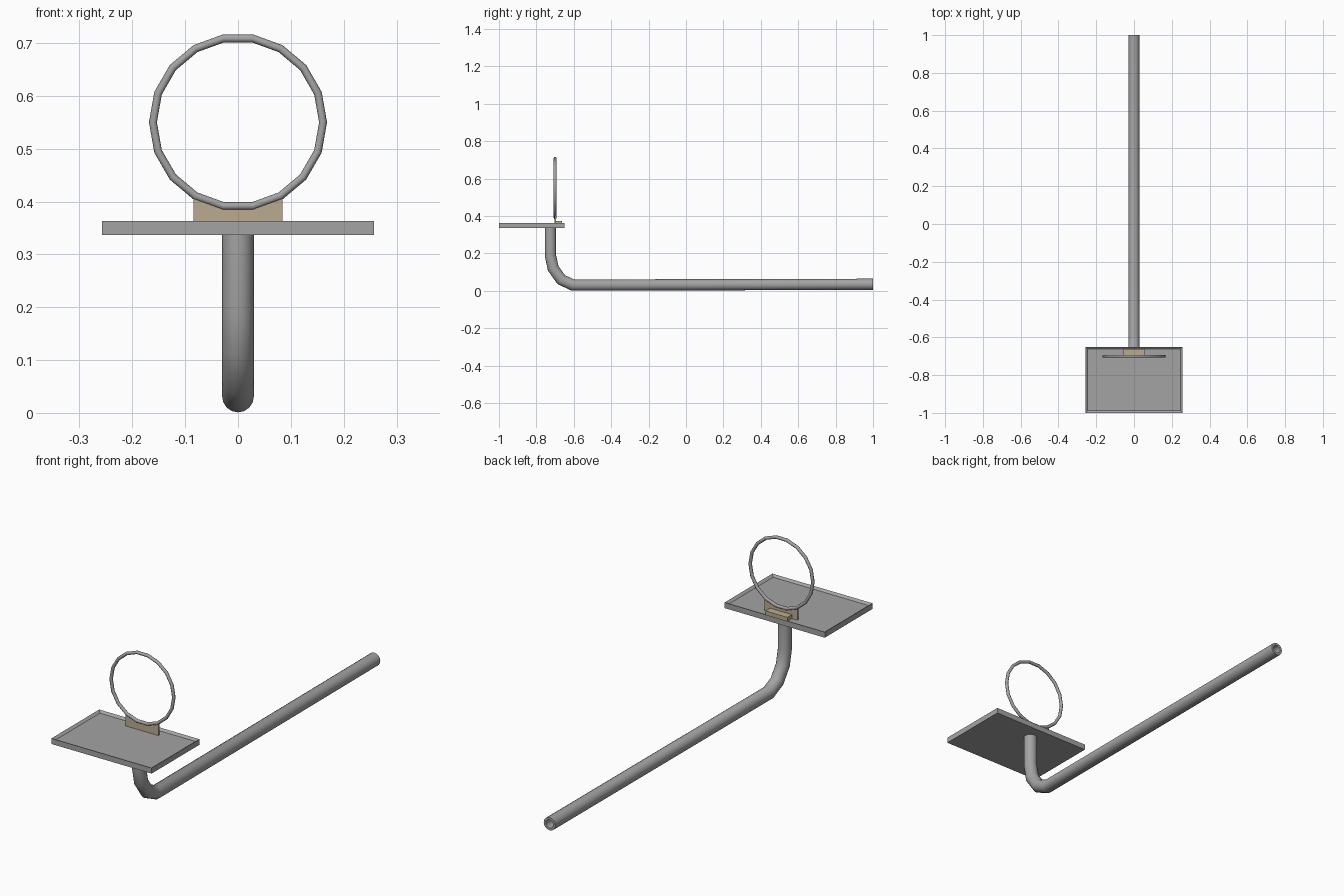
import bpy, bmesh, math
from mathutils import Vector

if "Cube" in bpy.data.objects:
    bpy.data.objects.remove(bpy.data.objects["Cube"])


def material(name, rgb):
    m = bpy.data.materials.new(name)
    m.diffuse_color = (*rgb, 1)
    m.use_nodes = True
    m.node_tree.nodes["Principled BSDF"].inputs["Base Color"].default_value = m.diffuse_color
    return m


metal = material("grey metal", (0.37, 0.37, 0.37))
tan = material("tan plastic", (0.50, 0.41, 0.28))


def finish(name, bm, mat, smooth=False):
    bmesh.ops.recalc_face_normals(bm, faces=bm.faces)
    me = bpy.data.meshes.new(name)
    bm.to_mesh(me)
    bm.free()
    me.materials.append(mat)
    ob = bpy.data.objects.new(name, me)
    bpy.context.collection.objects.link(ob)
    if smooth:
        bpy.ops.object.select_all(action='DESELECT')
        ob.select_set(True)
        bpy.context.view_layer.objects.active = ob
        bpy.ops.object.shade_smooth_by_angle(angle=math.radians(40))
    return ob


def add_box(bm, x0, x1, y0, y1, z0, z1):
    vs = bmesh.ops.create_cube(bm, size=1)["verts"]
    for v in vs:
        v.co = Vector((x1 if v.co.x > 0 else x0,
                       y1 if v.co.y > 0 else y0,
                       z1 if v.co.z > 0 else z0))


def bridge(bm, a, b):
    n = len(a)
    for i in range(n):
        bm.faces.new((a[i], a[(i + 1) % n], b[(i + 1) % n], b[i]))


# bent pipe: mitred sweep in the YZ plane, hollow at the far end
SIDES, R = 16, 0.03
path = [Vector((0, y, z)) for y, z in
        [(-0.725, 0.340), (-0.725, 0.19), (-0.71, 0.12),
         (-0.667, 0.06), (-0.605, 0.031), (1.0, 0.035)]]
bm = bmesh.new()


def pipe_ring(p, normal, rad, stretch=1.0):
    return [bm.verts.new(p + Vector((1, 0, 0)) * rad * math.cos(t)
                         + normal * rad * stretch * math.sin(t))
            for t in (2 * math.pi * i / SIDES for i in range(SIDES))]


rings = []
for i, p in enumerate(path):
    d0 = (p - path[i - 1]).normalized() if i else (path[1] - p).normalized()
    d1 = (path[i + 1] - p).normalized() if i < len(path) - 1 else d0
    t = (d0 + d1).normalized()
    rings.append(pipe_ring(p, Vector((0, -t.z, t.y)), R, 1 / t.dot(d0)))
up = Vector((0, 0, 1))
rings.append(pipe_ring(path[-1], up, 0.019))
rings.append(pipe_ring(path[-1] - Vector((0, 0.06, 0)), up, 0.019))
for a, b in zip(rings, rings[1:]):
    bridge(bm, a, b)
bm.faces.new(rings[0])
bm.faces.new(rings[-1])
finish("bent_pipe", bm, metal, True)

# tray with a raised rim
bm = bmesh.new()
add_box(bm, -0.257, 0.257, -1.0, -0.65, 0.337, 0.363)
bm.normal_update()
top = max(bm.faces, key=lambda f: f.calc_center_median().z)
bmesh.ops.inset_region(bm, faces=[top], thickness=0.017)
for v in top.verts:
    v.co.z -= 0.009
finish("tray", bm, metal)

# upright hoop, 18 segments
SEG, TUBE, RAD, CZ, CY = 18, 10, 0.161, 0.55, -0.70
bm = bmesh.new()
hoop = []
for i in range(SEG):
    a = 2 * math.pi * i / SEG
    ring = []
    for j in range(TUBE):
        b = 2 * math.pi * j / TUBE
        r = RAD + 0.0075 * math.cos(b)
        ring.append(bm.verts.new((r * math.cos(a), CY + 0.0075 * math.sin(b),
                                  CZ + r * math.sin(a))))
    hoop.append(ring)
for i in range(SEG):
    bridge(bm, hoop[i], hoop[(i + 1) % SEG])
finish("hoop", bm, metal, True)

# hoop bracket: upright plate whose top edge follows the hoop
bm = bmesh.new()
outline = [(-0.084, 0.354), (0.084, 0.354), (0.084, 0.405)]
for deg in (300, 280, 260, 240):
    a = math.radians(deg)
    outline.append((RAD * math.cos(a), CZ + RAD * math.sin(a)))
outline.append((-0.084, 0.405))
f = bm.faces.new([bm.verts.new((x, -0.704, z)) for x, z in outline])
ext = bmesh.ops.extrude_face_region(bm, geom=[f])["geom"]
for v in ext:
    if isinstance(v, bmesh.types.BMVert):
        v.co.y += 0.008
finish("hoop_bracket", bm, tan)

# small foot behind the bracket
bm = bmesh.new()
add_box(bm, -0.056, 0.056, -0.698, -0.662, 0.354, 0.373)
finish("bracket_foot", bm, tan)
